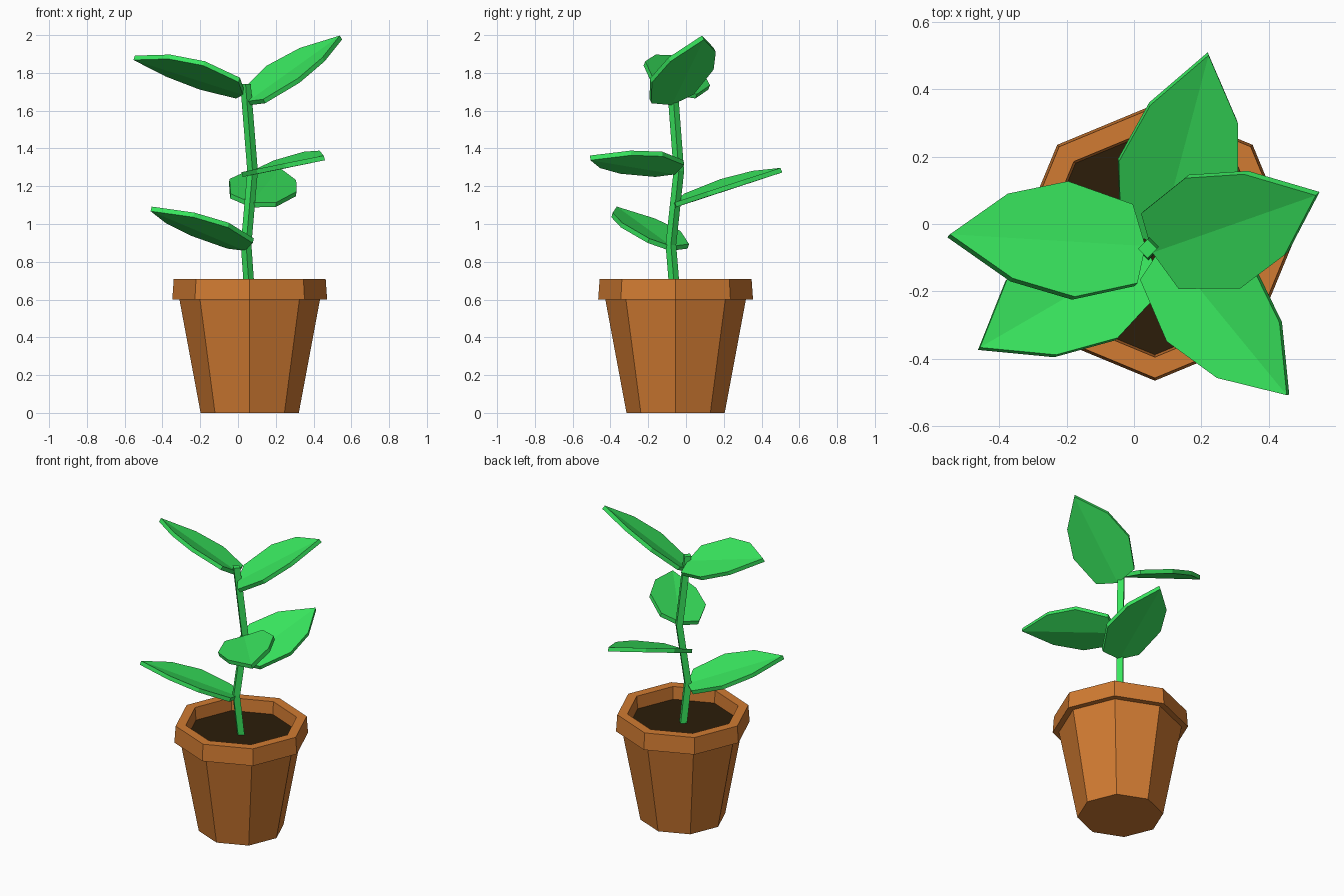
import bpy, math
from mathutils import Vector

if "Cube" in bpy.data.objects:
    bpy.data.objects.remove(bpy.data.objects["Cube"])


def material(name, rgb):
    m = bpy.data.materials.new(name)
    m.diffuse_color = (*rgb, 1)
    m.use_nodes = True
    m.node_tree.nodes["Principled BSDF"].inputs["Base Color"].default_value = m.diffuse_color
    return m


GREEN = material("leaf green", (0.041, 0.81, 0.114))
CLAY = material("terracotta", (0.64, 0.198, 0.032))
SOIL = material("dark soil", (0.025, 0.0125, 0.003))


def add_object(name, verts, faces, mat):
    mesh = bpy.data.meshes.new(name)
    mesh.from_pydata([tuple(v) for v in verts], [], faces)
    mesh.materials.append(mat)
    ob = bpy.data.objects.new(name, mesh)
    bpy.context.collection.objects.link(ob)
    return ob


def tube(name, rings, sides, mat):
    """Skin rings of (x, y, z, radius), corners on the axes, capped at both ends."""
    verts, faces = [], []
    for x, y, z, r in rings:
        for i in range(sides):
            a = 2 * math.pi * i / sides
            verts.append((x + r * math.cos(a), y + r * math.sin(a), z))
    for k in range(len(rings) - 1):
        for i in range(sides):
            j = (i + 1) % sides
            faces.append((k * sides + i, k * sides + j,
                          (k + 1) * sides + j, (k + 1) * sides + i))
    faces.append(tuple(reversed(range(sides))))
    top = (len(rings) - 1) * sides
    faces.append(tuple(range(top, top + sides)))
    return add_object(name, verts, faces, mat)


# Octagonal pot with overhanging rim; the last ring closes under the soil
CX, CY = 0.062, -0.055
profile = [(0.26, 0), (0.372, 0.6), (0.41, 0.6), (0.402, 0.71), (0.34, 0.71), (0.332, 0.615)]
tube("pot", [(CX, CY, z, r) for r, z in profile], 8, CLAY)
tube("soil", [(CX, CY, 0.617, 0.33), (CX, CY, 0.628, 0.333)], 8, SOIL)

# Square zig-zag stem
tube("stem", [(0.062, -0.058, 0.62, 0.028), (0.043, -0.08, 0.89, 0.028),
              (0.077, -0.038, 1.28, 0.028), (0.04, -0.073, 1.74, 0.028)], 4, GREEN)


def leaf(name, base, tip, side):
    """Thick leaf, slightly folded along the midrib; side points across it."""
    base, tip = Vector(base), Vector(tip)
    axis = tip - base
    length = axis.length
    side = Vector(side)
    side = (side - axis * side.dot(axis) / length ** 2).normalized()
    normal = axis.cross(side).normalized()
    if normal.z < 0:
        normal.negate()
    outline = [(0, 0), (0.06, 0.205), (0.39, 0.30), (0.70, 0.22), (1, 0),
               (0.70, -0.22), (0.39, -0.30), (0.06, -0.205)]
    verts = []
    for h in (0.013, -0.013):
        for t, w in outline:
            verts.append(base + axis * t + side * (w * length)
                         + normal * (h + 0.12 * abs(w) * length))
    # two halves above, two below, then the rim
    faces = [(0, 1, 2, 3, 4), (0, 4, 5, 6, 7), (12, 11, 10, 9, 8), (15, 14, 13, 12, 8)]
    faces += [(i, i + 8, (i + 1) % 8 + 8, (i + 1) % 8) for i in range(8)]
    if axis.cross(side).z < 0:
        faces = [tuple(reversed(f)) for f in faces]
    add_object(name, verts, faces, GREEN)


leaf("leaf_low_left", (0.04, -0.08, 0.87), (-0.46, -0.37, 1.08), (0.09, -0.175, 0.03))
leaf("leaf_mid_back", (0.07, -0.06, 1.10), (0.22, 0.505, 1.285), (0.96, -0.25, -0.2))
leaf("leaf_mid_right", (0.09, -0.06, 1.275), (0.457, -0.507, 1.35), (0.156, 0.115, 0.055))
leaf("leaf_top_right", (0.06, -0.08, 1.64), (0.545, 0.09, 1.987), (-0.14, 0.345, 0.09))
leaf("leaf_top_left", (0.03, -0.07, 1.695), (-0.55, -0.035, 1.88), (0.01, -0.355, 0.135))
